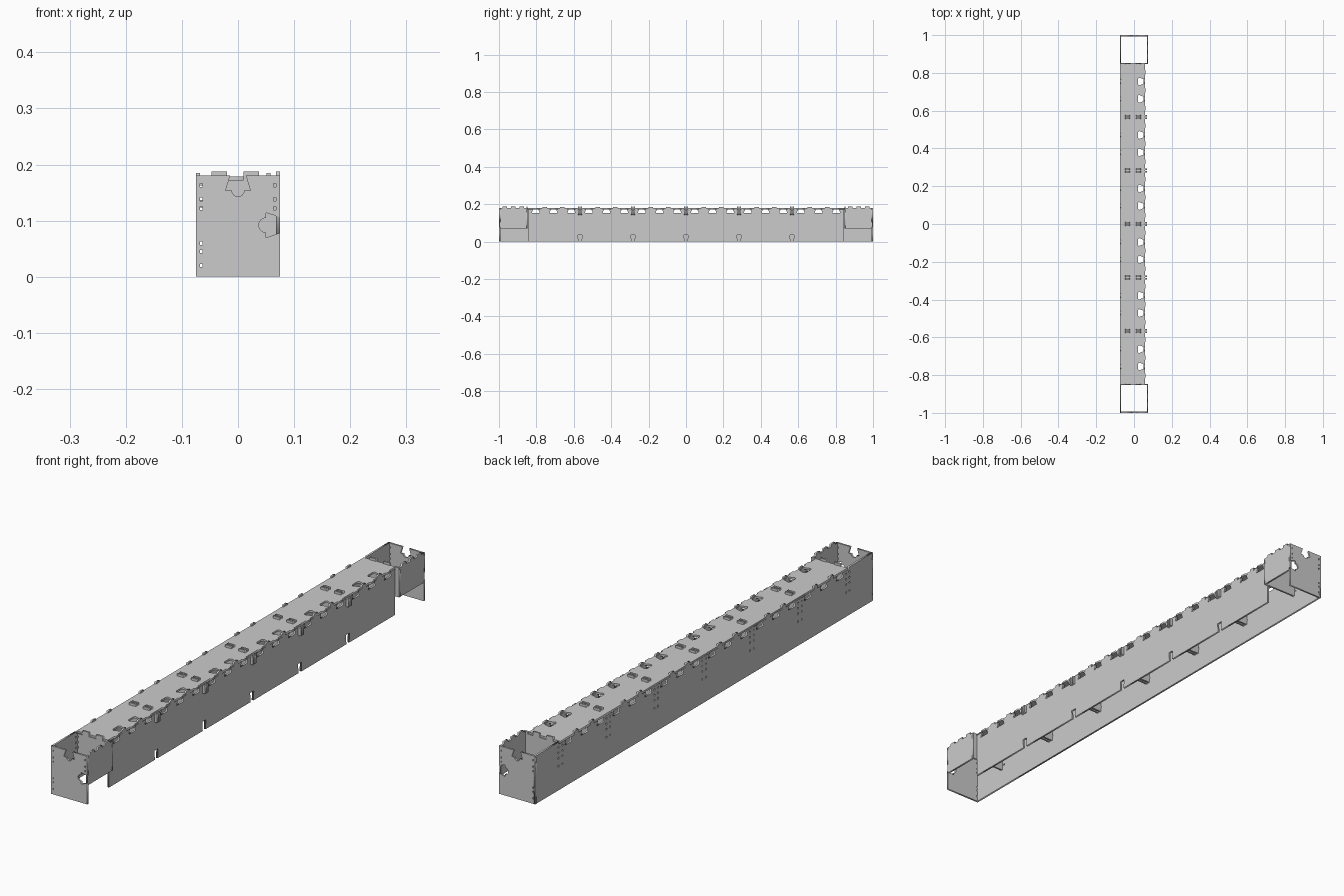
import bpy, math
from mathutils import Matrix

if "Cube" in bpy.data.objects:
    bpy.data.objects.remove(bpy.data.objects["Cube"])

T = 0.007          # sheet thickness
JOINTS = [-0.85 + i * 0.85 / 3 for i in range(7)]
CENTRES = [(a + b) / 2 for a, b in zip(JOINTS, JOINTS[1:])]
AXES = {
    'front': Matrix(((1, 0, 0, 0), (0, 0, -1, 0), (0, 1, 0, 0), (0, 0, 0, 1))),
    'side': Matrix(((0, 0, 1, 0), (1, 0, 0, 0), (0, 1, 0, 0), (0, 0, 0, 1))),
    'top': Matrix.Identity(4),
}


# Edge features: (distance along edge, offset outwards)
def tab(a, b, h):
    return [(a, 0), (a, h), (b, h), (b, 0)]


def lock(c, mouth, base, depth, r=0):
    pts = [(c - mouth, 0), (c - base, -depth)]
    if r:
        pts += [(c - r * math.cos(math.pi * i / 8), -depth - r * math.sin(math.pi * i / 8))
                for i in range(9)]
    return pts + [(c + base, -depth), (c + mouth, 0)]


def outline(u0, u1, v0, v1, top=(), right=(), bottom=(), left=()):
    def walk(feats):
        return [p for f in sorted(feats, key=lambda f: f[0][0]) for p in f]
    pts = [(u0, v0)] + [(s, v0 - d) for s, d in walk(bottom)]
    pts += [(u1, v0)] + [(u1 + d, s) for s, d in walk(right)]
    pts += [(u1, v1)] + [(s, v1 + d) for s, d in reversed(walk(top))]
    pts += [(u0, v1)] + [(u0 - d, s) for s, d in reversed(walk(left))]
    out = []
    for p in pts:
        if not out or math.dist(p, out[-1]) > 1e-4:
            out.append(p)
    return out


def slot(u, v, w, h):
    return [(u - w / 2, v - h / 2), (u + w / 2, v - h / 2), (u + w / 2, v + h / 2), (u - w / 2, v + h / 2)]


# Flat sheet cut from an outline with holes
def sheet(name, axis, pos, loops):
    cu = bpy.data.curves.new(name, 'CURVE')
    cu.dimensions = '2D'
    cu.fill_mode = 'BOTH'
    cu.extrude = T / 2
    for loop in loops:
        sp = cu.splines.new('POLY')
        sp.points.add(len(loop) - 1)
        for p, (u, v) in zip(sp.points, loop):
            p.co = (u, v, 0, 1)
        sp.use_cyclic_u = True
    tmp = bpy.data.objects.new(name + "_curve", cu)
    bpy.context.collection.objects.link(tmp)
    dg = bpy.context.evaluated_depsgraph_get()
    me = bpy.data.meshes.new_from_object(tmp.evaluated_get(dg))
    bpy.data.objects.remove(tmp)
    bpy.data.curves.remove(cu)
    me.transform(Matrix.Translation(pos) @ AXES[axis])
    me.name = name
    ob = bpy.data.objects.new(name, me)
    bpy.context.collection.objects.link(ob)
    return ob


# Repeating top edge of the long walls: locking recesses and small tabs
side_top = []
for c in CENTRES:
    side_top += [lock(c + d, 0.014, 0.021, 0.018) for d in (-0.095, 0, 0.095)]
    side_top += [tab(c + d - 0.011, c + d + 0.011, 0.013) for d in (-0.047, 0.047)]

# Left wall, full length, raised beside the end boxes
end_rise = [tab(-0.9999, -0.858, 0.008), tab(0.858, 0.9999, 0.008)]
holes = [slot(j + d, z, 0.005, 0.007) for j in JOINTS for d in (-0.011, 0.011)
         for z in (0.09, 0.12, 0.14, 0.16)
         if z < 0.15 or abs(j) < 0.9]
sheet("left_wall", 'side', (-0.0715, 0, 0),
      [outline(-1, 1, 0, 0.172, top=side_top + end_rise)] + holes)

# Right wall, between the end boxes, notched at each joint
notches = [lock(j, 0.008, 0.011, 0.035) for j in JOINTS[1:-1]]
sheet("right_wall", 'side', (0.0545, 0, 0),
      [outline(-0.846, 0.846, 0, 0.172, top=side_top, bottom=notches)])

# Top deck with hand-off recesses near its right edge
deck_holes = []
for c in CENTRES:
    for d in (-0.046, 0.046):
        y = c + d
        deck_holes.append([(0.02, y - 0.014), (0.026, y - 0.021), (0.049, y - 0.013),
                           (0.049, y + 0.013), (0.026, y + 0.021), (0.02, y + 0.014)])
deck_tabs = [tab(c + d - 0.012, c + d + 0.012, 0.005) for c in CENTRES for d in (-0.095, 0, 0.095)]
sheet("top_deck", 'top', (0, 0, 0.1755),
      [outline(-0.074, 0.057, -0.85, 0.85, right=deck_tabs)] + deck_holes)

# Cross ribs in pairs at each joint, single and full width at the ends
rib_top = [tab(-0.047, -0.020, 0.016), tab(0.010, 0.037, 0.016)]
rib_holes = [slot(-0.0655, z, 0.004, 0.006) for z in (0.12, 0.14, 0.16)]
for n, j in enumerate(JOINTS):
    if n in (0, 6):
        sheet("end_rib", 'front', (0, j, 0),
              [outline(-0.071, 0.075, 0.07, 0.172,
                       top=rib_top + [tab(0.059, 0.0749, 0.008)])] + rib_holes)
        continue
    for d in (-0.0065, 0.0065):
        sheet("cross_rib", 'front', (0, j + d, 0),
              [outline(-0.071, 0.057, 0.07, 0.172, top=rib_top,
                       right=[tab(0.142, 0.1719, 0.012)])] + rib_holes)

# End plates and the short right walls of the end boxes
for s in (-1, 1):
    end_holes = [slot(-0.0655, z, 0.004, 0.006) for z in (0.02, 0.045, 0.06, 0.122, 0.138, 0.163)]
    end_holes += [slot(0.0655, z, 0.004, 0.006) for z in (0.122, 0.138, 0.163)]
    sheet("end_plate", 'front', (0, s * (1 - T / 2), 0),
          [outline(-0.075, 0.075, 0, 0.18,
                   top=[lock(0, 0.014, 0.022, 0.026, 0.011)],
                   right=[lock(0.092, 0.014, 0.022, 0.025, 0.013)])] + end_holes)
    a, b = sorted((s * 0.848, s * 0.998))
    m = (a + b) / 2
    sheet("end_box_wall", 'side', (0.0715, 0, 0),
          [outline(a, b, 0.07, 0.18,
                   top=[tab(m + d - 0.012, m + d + 0.012, 0.008) for d in (-0.045, 0, 0.045)])])
